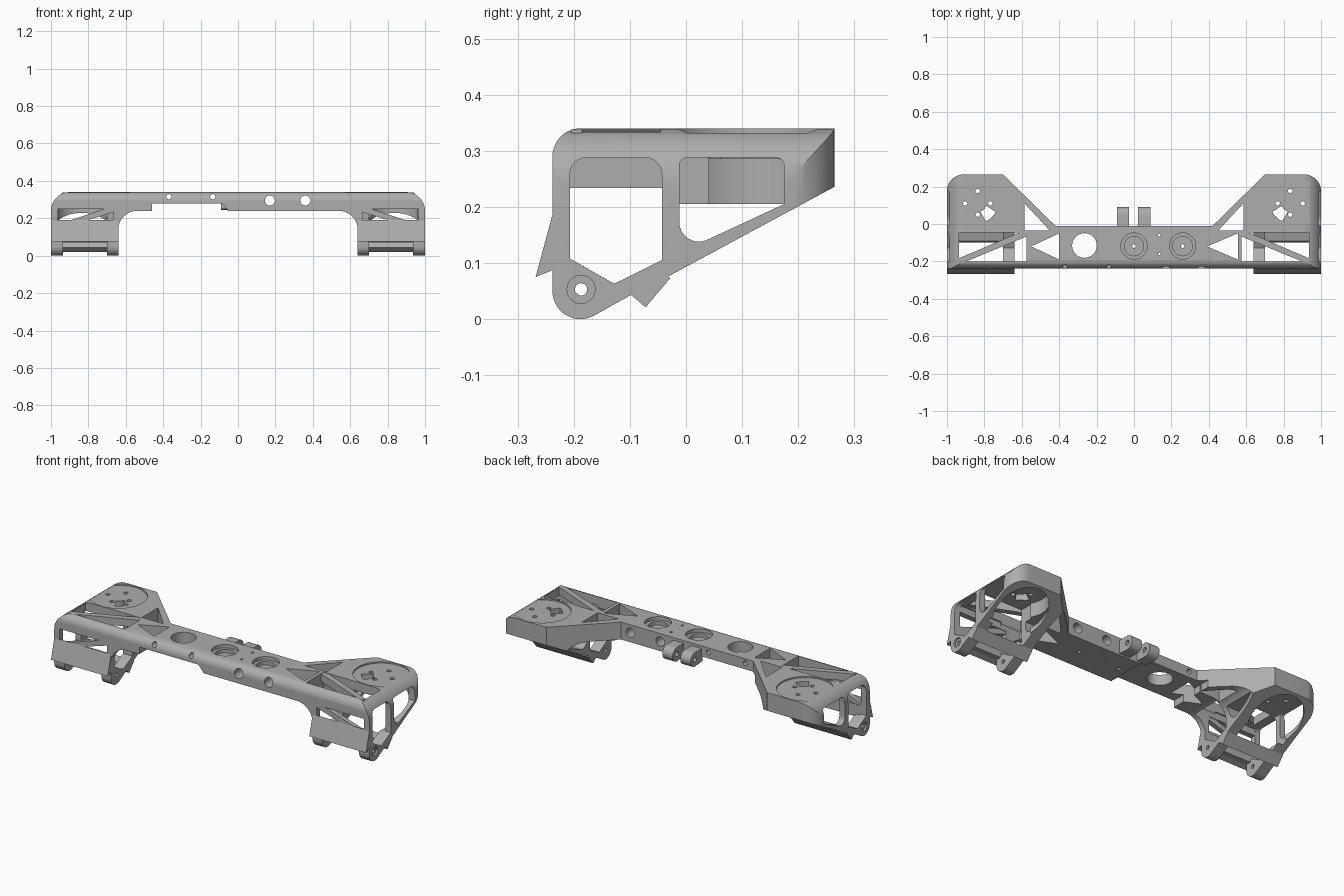
import bpy, bmesh
from math import sin, cos, radians

cube = bpy.data.objects.get("Cube")
if cube:
    bpy.data.objects.remove(cube, do_unlink=True)

grey = bpy.data.materials.new("mid grey plastic")
grey.use_nodes = True
grey.diffuse_color = (0.42, 0.42, 0.42, 1)
grey.node_tree.nodes["Principled BSDF"].inputs["Base Color"].default_value = grey.diffuse_color


def arc(cx, cy, r, a0, a1, n=10):
    angles = [radians(a0 + (a1 - a0) * i / n) for i in range(n + 1)]
    return [(cx + r * cos(a), cy + r * sin(a)) for a in angles]


def circle(cx, cy, r, n=32):
    return arc(cx, cy, r, 0, 360, n)[:-1]


def box(u0, v0, u1, v1):
    return [(u0, v0), (u1, v0), (u1, v1), (u0, v1)]


def prism(name, pts, axis, lo, hi, side=1):
    """Extrude a 2D outline along an axis; side -1 mirrors it in x."""
    place = {"x": lambda u, v, w: (w * side, u, v),
             "y": lambda u, v, w: (u * side, w, v),
             "z": lambda u, v, w: (u * side, v, w)}[axis]
    bm = bmesh.new()
    a = [bm.verts.new(place(u, v, lo)) for u, v in pts]
    b = [bm.verts.new(place(u, v, hi)) for u, v in pts]
    bm.faces.new(a)
    bm.faces.new(b)
    for i in range(len(a)):
        j = (i + 1) % len(a)
        bm.faces.new((a[i], a[j], b[j], b[i]))
    bmesh.ops.recalc_face_normals(bm, faces=bm.faces)
    mesh = bpy.data.meshes.new(name)
    bm.to_mesh(mesh)
    bm.free()
    mesh.materials.append(grey)
    ob = bpy.data.objects.new(name, mesh)
    bpy.context.collection.objects.link(ob)
    return ob


def combine(target, tool, operation="DIFFERENCE"):
    mod = target.modifiers.new("cut", "BOOLEAN")
    mod.operation, mod.solver, mod.object = operation, "EXACT", tool
    bpy.context.view_layer.objects.active = target
    bpy.ops.object.modifier_apply(modifier=mod.name)
    bpy.data.objects.remove(tool, do_unlink=True)


def mirrored(half):
    return half + [(-u, v) for u, v in reversed(half)]


# Main frame: front arch, side profile and plan outline intersected
arch = mirrored([(0.54, 0.24)] + arc(0.54, 0.14, 0.1, 85, 0) + [(0.64, -0.1), (1, -0.1)]
                + arc(0.9, 0.24, 0.1, 0, 90))
side_shape = (arc(-0.188, 0.05, 0.05, 180, 298, 14)
              + [(-0.098, 0.043), (-0.03, 0.077), (0.265, 0.236), (0.265, 0.34)]
              + arc(-0.188, 0.29, 0.05, 90, 180))
plan = mirrored([(0.42, -0.01), (0.70, 0.265)] + arc(0.91, 0.175, 0.09, 90, 0) + [(1, -0.3)])
frame = prism("frame", arch, "y", -0.3, 0.3)
combine(frame, prism("side_tool", side_shape, "x", -1.1, 1.1), "INTERSECT")
combine(frame, prism("plan_tool", plan, "z", -0.2, 0.5), "INTERSECT")


def cut(pts, axis, lo, hi, side=1):
    combine(frame, prism("cutter", pts, axis, lo, hi, side))


MX, MY = 0.835, 0.11
front_window = ([(-0.128, 0.063), (-0.043, 0.105)] + arc(-0.073, 0.258, 0.03, 0, 90, 6)
                + arc(-0.177, 0.258, 0.03, 90, 180, 6) + [(-0.207, 0.108)])
rear_window = ([(0.175, 0.205)] + arc(0.16, 0.273, 0.015, 0, 90, 4)
               + arc(0.003, 0.273, 0.015, 90, 180, 4)
               + arc(0.023, 0.173, 0.035, 180, 298, 8))
rear_low = [(-0.012, 0.205), (0.175, 0.205)] + list(reversed(arc(0.023, 0.173, 0.035, 180, 298, 8)))

for s in (1, -1):
    # End brackets: hollow between the cheeks, then side and front windows
    cut(box(0.70, -0.207, 0.965, 0.04), "z", 0.1, 0.288, s)
    cut(box(0.70, -0.3, 0.935, 0.04), "z", -0.1, 0.085, s)
    cut(box(0.70, -0.207, 0.935, 0.04), "z", 0.08, 0.11, s)
    cut(front_window, "x", 0.575, 1.1, s)
    cut(rear_window, "x", MX, 1.1, s)
    cut(rear_low, "x", 0.4, 0.9, s)
    cut(box(0.665, 0.155, 0.965, 0.25), "y", -0.3, -0.2, s)
    cut(box(0.575, -0.2, 0.935, -0.045), "z", 0.2, 0.4, s)
    cut([(0.585, 0.11), (0.585, -0.035), (0.45, -0.035)], "z", 0, 0.4, s)
    # Motor seat: bore from below, shallow top recess, screw holes, slot
    cut(circle(MX, MY, 0.142, 48), "z", -0.1, 0.285, s)
    cut(circle(MX, MY, 0.15, 48), "z", 0.332, 0.4, s)
    for dx, dy in ((0.067, 0), (-0.067, 0), (0, 0.067), (0, -0.06)):
        cut(circle(MX + dx, MY + dy, 0.012, 16), "z", 0.2, 0.4, s)
    cut(arc(MX, MY, 0.045, 195, 255, 6) + arc(MX, MY, 0.105, 245, 205, 6), "z", 0.2, 0.4, s)
    # Foot pivots
    cut(circle(-0.187, 0.053, 0.011, 20), "x", 0.6, 1.1, s)
    cut(circle(-0.187, 0.053, 0.025, 24), "x", 0.99, 1.1, s)

# Beam: stepped underside, truss openings, round holes
cut([(-0.46, 0.1), (-0.05, 0.1), (-0.05, 0.24), (-0.085, 0.28), (-0.46, 0.28)], "y", -0.3, 0.05)
for apex, base in ((-0.55, -0.40), (0.39, 0.555)):
    cut([(apex, -0.12), (base, -0.19), (base, -0.05)], "z", 0, 0.4)
cut(circle(-0.265, -0.115, 0.066), "z", 0, 0.4)
for x in (0, 0.26):
    cut(circle(x, -0.118, 0.07), "z", 0.32, 0.4)
    cut(circle(x, -0.118, 0.052), "z", 0.30, 0.4)
    cut(circle(x, -0.118, 0.01, 16), "z", 0.1, 0.4)
for y in (-0.06, -0.16):
    cut(circle(0.135, y, 0.007, 12), "z", 0.2, 0.4)
for x, z, r in ((-0.37, 0.315, 0.014), (-0.135, 0.315, 0.014), (0.17, 0.295, 0.027), (0.36, 0.295, 0.027)):
    cut(circle(x, z, r, 20), "y", -0.3, 0.05)

parts = [frame]
for s, label in ((1, "left"), (-1, "right")):
    # Diagonal braces, sloping front lip and rear lip
    parts += [
        prism(label + "_top_brace", [(0.57, -0.045), (0.60, -0.04), (0.94, -0.185), (0.94, -0.205), (0.91, -0.205),
                                     (0.57, -0.065)], "z", 0.295, 0.338, s),
        prism(label + "_front_brace", [(0.66, 0.255), (0.66, 0.235), (0.93, 0.15), (0.97, 0.15), (0.97, 0.165),
                                       (0.70, 0.255)], "y", -0.236, -0.21, s),
        prism(label + "_front_lip", [(-0.237, 0.19), (-0.268, 0.075), (-0.236, 0.088), (-0.23, 0.15)],
              "x", 0.64, 1, s),
        prism(label + "_rear_lip", [(-0.1, 0.045), (-0.072, 0.021), (-0.028, 0.073), (-0.045, 0.085),
                                    (-0.09, 0.072)], "x", 0.64, 1, s)]

# Rear cable hooks: rounded lugs with a cross hole
lug = [(-0.02, 0.25)] + arc(0.05, 0.285, 0.04, -90, 90, 14) + [(-0.02, 0.325)]
for i, x in enumerate((-0.092, 0.022)):
    hook = prism("cable_hook_%d" % (i + 1), lug, "x", x, x + 0.065)
    combine(hook, prism("hook_hole", circle(0.05, 0.285, 0.014, 16), "x", x - 0.1, x + 0.2))
    parts.append(hook)

# Smooth the curved walls and keep the hard edges
bpy.ops.object.select_all(action="DESELECT")
for ob in parts:
    ob.select_set(True)
bpy.context.view_layer.objects.active = frame
bpy.ops.object.shade_smooth_by_angle(angle=radians(30))
